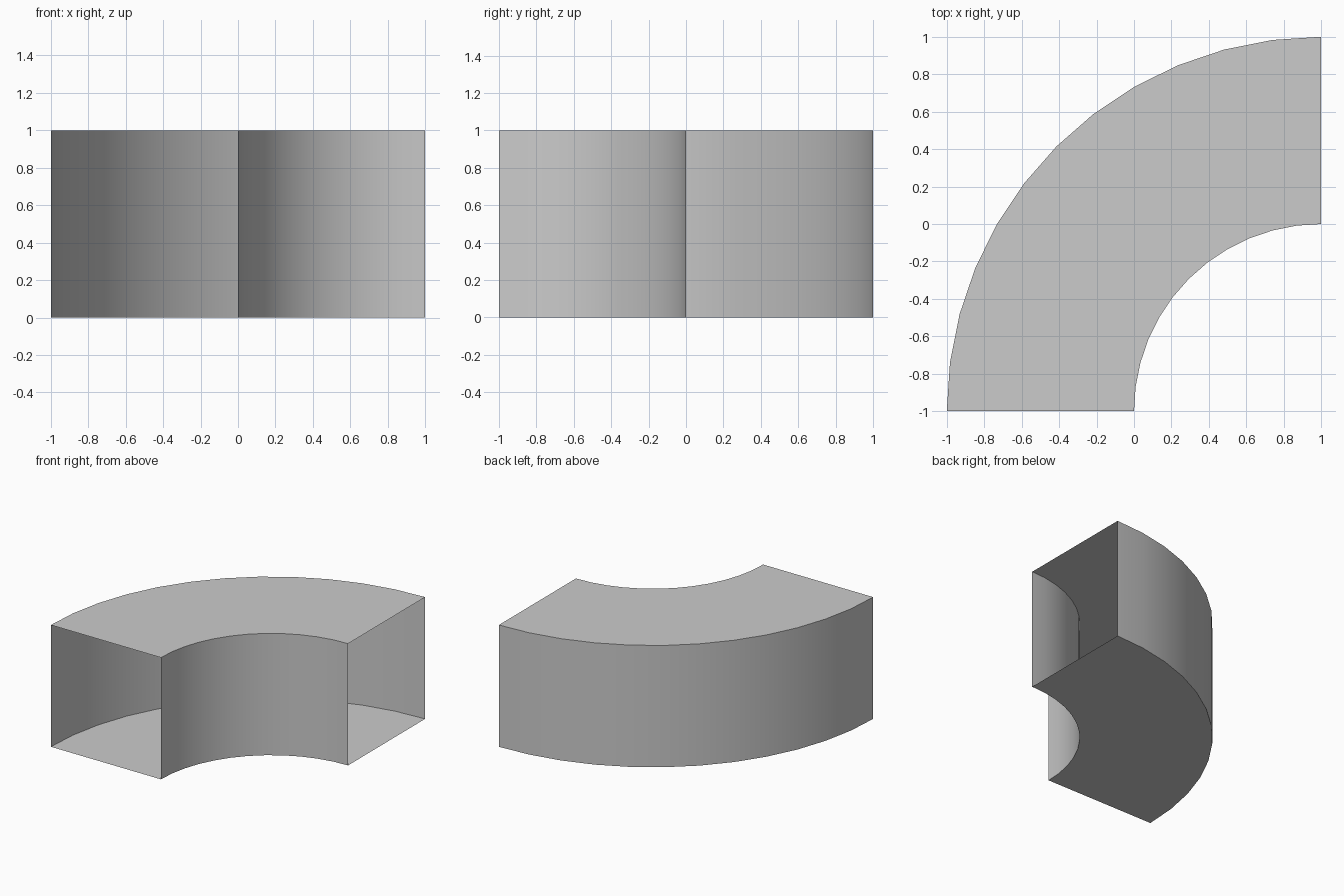
import bpy, bmesh
from math import radians

if "Cube" in bpy.data.objects:
    bpy.data.objects.remove(bpy.data.objects["Cube"])

INNER, OUTER, HEIGHT, STEPS = 1.0, 2.0, 1.0, 12
PIVOT = (1.0, -1.0, 0.0)

bm = bmesh.new()

# Square duct cross-section at the front opening
corners = [(-INNER, 0), (-OUTER, 0), (-OUTER, HEIGHT), (-INNER, HEIGHT)]
verts = [bm.verts.new((PIVOT[0] + r, PIVOT[1], z)) for r, z in corners]
edges = [bm.edges.new((verts[i], verts[(i + 1) % 4])) for i in range(4)]

# Sweep it a quarter turn; both ends stay open
bmesh.ops.spin(bm, geom=verts + edges, cent=PIVOT, axis=(0, 0, 1),
               angle=radians(-90), steps=STEPS, use_duplicate=False)
bmesh.ops.remove_doubles(bm, verts=bm.verts[:], dist=1e-5)

# Orient the walls outwards from the duct
bm.normal_update()
for f in bm.faces:
    c = f.calc_center_median()
    radial = c.xy.copy()
    radial.x -= PIVOT[0]
    radial.y -= PIVOT[1]
    if abs(f.normal.z) > 0.5:
        outward = f.normal.z * (c.z - HEIGHT / 2)
    else:
        outward = f.normal.xy.dot(radial) * (radial.length - (INNER + OUTER) / 2)
    if outward < 0:
        f.normal_flip()

mesh = bpy.data.meshes.new("curved_duct")
bm.to_mesh(mesh)
bm.free()
duct = bpy.data.objects.new("curved_duct", mesh)
bpy.context.collection.objects.link(duct)

# Smooth bends, sharp corners
bpy.context.view_layer.objects.active = duct
duct.select_set(True)
bpy.ops.object.shade_smooth_by_angle(angle=radians(30))
